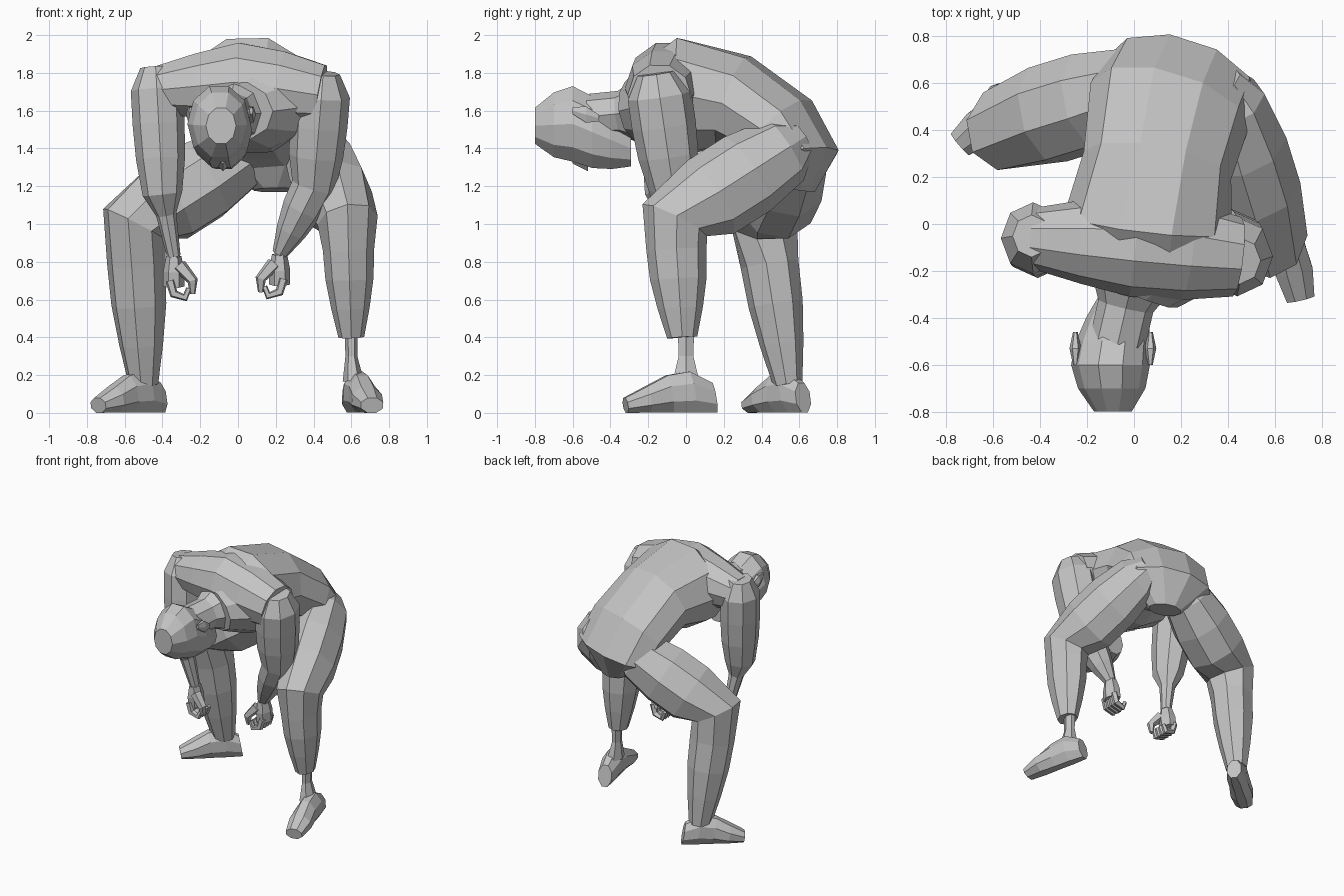
import bpy
import bmesh
import math
from mathutils import Vector

default_cube = bpy.data.objects.get("Cube")
if default_cube:
    bpy.data.objects.remove(default_cube, do_unlink=True)

# One matte clay colour for the whole figure
clay = bpy.data.materials.new("clay_grey")
clay.use_nodes = True
clay_colour = (.55, .55, .55, 1)
clay.diffuse_color = clay_colour
shader = clay.node_tree.nodes["Principled BSDF"]
shader.inputs["Base Color"].default_value = clay_colour
shader.inputs["Roughness"].default_value = .8

SIDEWAYS = Vector((1, 0, 0))
LENGTHWAYS = Vector((0, 1, 0))


def ring_normal(centres, index):
    """Average direction of the path before and after one ring."""
    here = centres[index]
    normal = Vector()
    if index > 0:
        normal += (here - centres[index - 1]).normalized()
    if index < len(centres) - 1:
        normal += (centres[index + 1] - here).normalized()
    return normal.normalized()


def loft(name, centres, widths, depths, side=SIDEWAYS, sides=8, axis=None, flat_base=False):
    """Skin oval rings along a path; axis fixes the direction of every ring."""
    bm = bmesh.new()
    turn = math.pi / sides if flat_base else 0
    grow = 1 / math.cos(turn)
    loops = []
    for index, (centre, width, depth) in enumerate(zip(centres, widths, depths)):
        normal = axis or ring_normal(centres, index)
        across = (side - normal * side.dot(normal)).normalized()
        upright = normal.cross(across)
        loop = []
        for corner in range(sides):
            angle = math.tau * corner / sides + turn
            offset = across * width * math.cos(angle) + upright * depth * math.sin(angle)
            loop.append(bm.verts.new(centre + offset * grow))
        loops.append(loop)
    for low, high in zip(loops, loops[1:]):
        for corner in range(sides):
            following = (corner + 1) % sides
            bm.faces.new((low[corner], low[following], high[following], high[corner]))
    bm.faces.new(loops[0])
    bm.faces.new(loops[-1])
    bmesh.ops.recalc_face_normals(bm, faces=bm.faces[:])
    mesh = bpy.data.meshes.new(name)
    bm.to_mesh(mesh)
    bm.free()
    mesh.materials.append(clay)
    part = bpy.data.objects.new(name, mesh)
    bpy.context.scene.collection.objects.link(part)


def chain(joints, pieces):
    """Divide each bone between two joints into equal pieces."""
    centres = [joints[0]]
    for start, end, count in zip(joints, joints[1:], pieces):
        for step in range(count):
            centres.append(start.lerp(end, (step + 1) / count))
    return centres


def limb(name, joints, pieces, radii, ratio=1, **options):
    """Loft along jointed bones; ratio is width over depth."""
    widths = [radius * ratio for radius in radii]
    loft(name, chain(joints, pieces), widths, radii, **options)


def points(*coordinates):
    return [Vector(coordinate) for coordinate in coordinates]


def cap(joint, following):
    """Extra joint beyond the start of a limb, to round its end."""
    return joint + (joint - following).normalized() * .12


# Bent trunk, from the seat to the base of the neck
spine = points((.2, .58, 1.18), (.2, .6, 1.35), (.15, .5, 1.5), (.1, .25, 1.65),
               (.06, 0, 1.68), (.05, -.16, 1.62), (0, -.28, 1.6))
loft("torso", spine, widths=(.12, .34, .35, .32, .36, .36, .2),
     depths=(.1, .2, .22, .26, .32, .24, .16), side=Vector((1, -.3, 0)), sides=10)

# Shoulder blades and collar
left_shoulder, right_shoulder, collar = points(
    (.44, -.14, 1.68), (-.43, -.06, 1.71), (0, -.09, 1.75))
limb("shoulder_girdle", (right_shoulder, collar, left_shoulder), (2, 2),
     (.13, .18, .22, .21, .17), side=LENGTHWAYS, sides=10)

# Neck and hanging head, with the face down and the crown to the front
limb("neck", points((0, -.2, 1.6), (-.07, -.5, 1.57)), [2], (.2, .12, .12))
limb("head", points((-.09, -.8, 1.52), (-.1, -.6, 1.53), (-.06, -.29, 1.4)), (2, 3),
     (.1, .18, .21, .2, .16, .1), ratio=.8, sides=10, axis=LENGTHWAYS)
limb("nose", points((-.08, -.6, 1.33), (-.08, -.52, 1.31)), [1], (.01, .03),
     sides=4, axis=LENGTHWAYS)
for label, x in (("left", .07), ("right", -.25)):
    limb(label + "_ear", points((x, -.6, 1.6), (x, -.46, 1.56)), [2],
         (.02, .05, .02), ratio=.5, sides=6, axis=LENGTHWAYS)


def hand(label, wrist, mirror):
    """Loosely curled hand, its fingers closing towards the body middle."""
    def from_wrist(*offsets):
        return [wrist + Vector((x * mirror, y, z)) for x, y, z in offsets]

    limb(label + "_palm", from_wrist((0, 0, 0), (0, .02, -.16)), [2],
         (.05, .07, .07), ratio=.8, sides=6)
    limb(label + "_thumb", from_wrist((-.03, -.03, -.05), (-.1, -.05, -.13), (-.1, -.04, -.2)),
         (1, 1), (.04, .03, .015), side=LENGTHWAYS, sides=5)
    for number, finger in enumerate(("index", "middle", "ring", "little")):
        y = number * .035 - .04
        limb(f"{label}_{finger}_finger",
             from_wrist((.02, y, -.13), (0, y, -.2), (-.06, y, -.22), (-.08, y, -.17)),
             (1, 1, 1), (.025, .025, .022, .015), side=LENGTHWAYS, sides=5)


def arm(label, shoulder, elbow, wrist, bulk, forearm, mirror):
    """Heavy upper arm, tapering forearm and hand."""
    upper = [radius * bulk for radius in (.1, .17, .17, .16, .13)]
    joints = (cap(shoulder, elbow), shoulder, elbow, wrist)
    limb(label + "_arm", joints, (1, 3, 3), upper + forearm, ratio=.9)
    hand(label, wrist, mirror)


arm("left", left_shoulder, *points((.4, -.07, 1.2), (.22, 0, .84)),
    bulk=1, forearm=[.12, .09, .045], mirror=1)
arm("right", right_shoulder, *points((-.4, -.1, 1.16), (-.34, -.05, .83)),
    bulk=.9, forearm=[.06, .05, .04], mirror=-1)


def leg(label, hip, knee, ankle, hinge, ratio):
    """Full thigh and tapering shin, wide across the knee hinge."""
    thigh = (.1, .19, .23, .23, .19)
    shin = (.16, .15, .12, .08)
    joints = (cap(hip, knee), hip, knee, ankle)
    limb(label + "_leg", joints, (1, 3, 4), thigh + shin, ratio, side=hinge)


def foot(label, heel, toe):
    """Shoe with a flat sole on the ground."""
    heights = (.08, .11, .1, .07, .04)
    centres = chain((heel, toe), [len(heights) - 1])
    for centre, height in zip(centres, heights):
        centre.z = height
    forward = (toe - heel).normalized()
    loft(label + "_foot", centres, (.05, .07, .07, .08, .06), heights,
         side=forward.cross(Vector((0, 0, 1))), axis=forward, flat_base=True)


leg("left", *points((.4, .52, 1.39), (.58, -.06, 1.02), (.6, -.02, .4)),
    hinge=SIDEWAYS, ratio=.85)
leg("right", *points((0, .58, 1.35), (-.55, .41, 1), (-.5, .54, .15)),
    hinge=Vector((.6, -.8, 0)), ratio=.95)

# Thin bare ankle below the left cuff
limb("left_ankle", points((.6, 0, .45), (.6, 0, .3), (.61, 0, .17)), (1, 1),
     (.05, .045, .08), ratio=.7, sides=6)

foot("left", *points((.6, .15, 0), (.71, -.32, 0)))
foot("right", *points((-.41, .62, 0), (-.74, .34, 0)))
